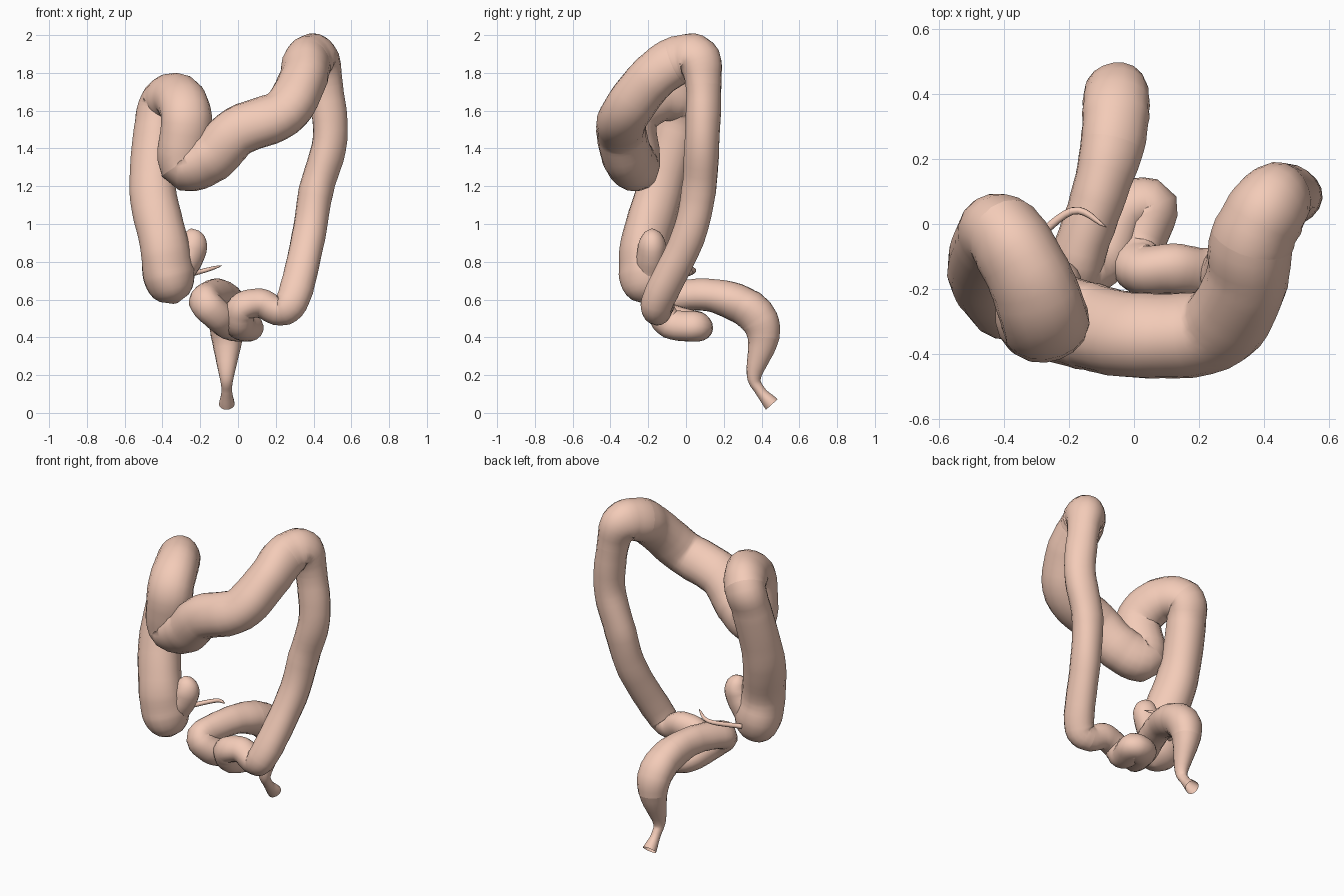
import bpy, bmesh, math, random
from mathutils import Vector

if "Cube" in bpy.data.objects:
    bpy.data.objects.remove(bpy.data.objects["Cube"])

random.seed(4)
STEPS = 6
flesh = bpy.data.materials.new("flesh")
flesh.diffuse_color = (0.9, 0.6, 0.48, 1)
flesh.use_nodes = True
flesh.node_tree.nodes["Principled BSDF"].inputs["Base Color"].default_value = flesh.diffuse_color


def spline(a, b, c, d, t):
    return 0.5 * (2 * b + (c - a) * t + (2 * a - 5 * b + 4 * c - d) * t * t
                  + (3 * b - a - 3 * c + d) * t ** 3)


def stations(r0, r1, points):
    """Give each path point a radius running evenly from r0 to r1."""
    last = max(len(points) - 1, 1)
    return [Vector((*p, r0 + (r1 - r0) * i / last)) for i, p in enumerate(points)]


def sample(p):
    """Smooth path through the stations."""
    p = [2 * p[0] - p[1]] + p + [2 * p[-1] - p[-2]]
    out = []
    for i in range(1, len(p) - 2):
        out += [spline(*p[i - 1:i + 3], k / STEPS) for k in range(STEPS)]
    return out + [p[-2]]


def round_end(path):
    """Dome the start of a path by shrinking its first radii."""
    for i in range(STEPS):
        t = i / STEPS
        path[i][3] *= max(0.08, math.sqrt(1 - (1 - t) ** 2))
    return path


def rings_along(path, wobble=0.03, sides=18):
    """Twist-free rings around a sampled path."""
    centres = [p.xyz for p in path]
    normal, rings = Vector((1, 0.2, 0.1)), []
    for i, c in enumerate(centres):
        t = (centres[min(i + 1, len(path) - 1)] - centres[max(i - 1, 0)]).normalized()
        normal = (normal - t * normal.dot(t)).normalized()
        side = t.cross(normal)
        r = path[i][3] * (1 + random.uniform(-wobble, wobble) * 0.5)
        ring = []
        for k in range(sides):
            a = 2 * math.pi * k / sides
            rr = r * (1 + wobble * math.sin(3 * a + i * 0.25))
            ring.append(c + rr * (math.cos(a) * normal + math.sin(a) * side))
        rings.append(ring)
    return rings


def skin(name, rings, cap_start=False):
    bm = bmesh.new()
    loops = [[bm.verts.new(v) for v in ring] for ring in rings]
    n = len(loops[0])
    for a, b in zip(loops, loops[1:]):
        for k in range(n):
            bm.faces.new((a[k], a[(k + 1) % n], b[(k + 1) % n], b[k]))
    if cap_start:
        bm.faces.new(loops[0][::-1])
    bmesh.ops.recalc_face_normals(bm, faces=bm.faces)
    me = bpy.data.meshes.new(name)
    bm.to_mesh(me)
    bm.free()
    me.materials.append(flesh)
    for f in me.polygons:
        f.use_smooth = True
    bpy.context.collection.objects.link(bpy.data.objects.new(name, me))


# Sections in order along the tube: start radius, end radius, centre line
ascending = stations(.145, .115, [
    (-.33, -.21, .58), (-.37, -.215, .74), (-.395, -.22, .9), (-.45, -.14, 1.18), (-.435, -.05, 1.5)])
right_flexure = stations(.123, .135, [(-.4, -.03, 1.64), (-.32, -.16, 1.665), (-.275, -.29, 1.56)])
transverse = stations(.137, .128, [
    (-.29, -.27, 1.32), (-.14, -.315, 1.36), (0, -.345, 1.49), (.24, -.325, 1.585), (.345, -.19, 1.76)])
left_flexure = stations(.128, .12, [(.365, -.05, 1.86), (.42, .06, 1.87)])
descending = stations(.095, .088, [
    (.46, .09, 1.73), (.485, .085, 1.45), (.415, .07, 1.18), (.375, .01, .93), (.295, -.145, .61)])
sigmoid = stations(.076, .084, [
    (.22, -.15, .54), (.12, -.135, .58), (.02, -.14, .555), (.01, -.08, .47), (.055, .055, .455),
    (-.04, .03, .465), (-.1, -.11, .51), (-.175, -.13, .59), (-.115, .07, .625)])
rectum = stations(.098, .103, [(-.07, .24, .595), (-.055, .37, .52)])
anal_canal = stations(.085, .04, [(-.055, .41, .4), (-.06, .36, .2)])
anus = stations(.028, .042, [(-.06, .39, .12), (-.06, .455, .045)])

# One continuous tube, sliced into named parts that share their end rings
sections = {"ascending_colon": ascending, "right_flexure": right_flexure,
            "transverse_colon": transverse, "left_flexure": left_flexure,
            "descending_colon": descending, "sigmoid_colon": sigmoid,
            "rectum": rectum, "anal_canal": anal_canal, "anus": anus}
tube = rings_along(round_end(sample(sum(sections.values(), []))))
start = 0
for name, part in sections.items():
    end = start + len(part) * STEPS
    skin(name, tube[start:end + 1], cap_start=(start == 0))
    start = end

# Short stub of small bowel beside the caecum, domed at its free end
stub = stations(.07, .08, [(-.25, -.18, .975), (-.24, -.18, .87), (-.31, -.19, .74)])
skin("small_bowel_stub", rings_along(round_end(sample(stub))), True)

# Thin worm-like appendix, from its tip back to the caecum
worm = stations(.01, .015, [(-.085, -.01, .78), (-.19, .04, .75), (-.34, -.08, .71)])
skin("appendix", rings_along(round_end(sample(worm)), 0, 8), True)
